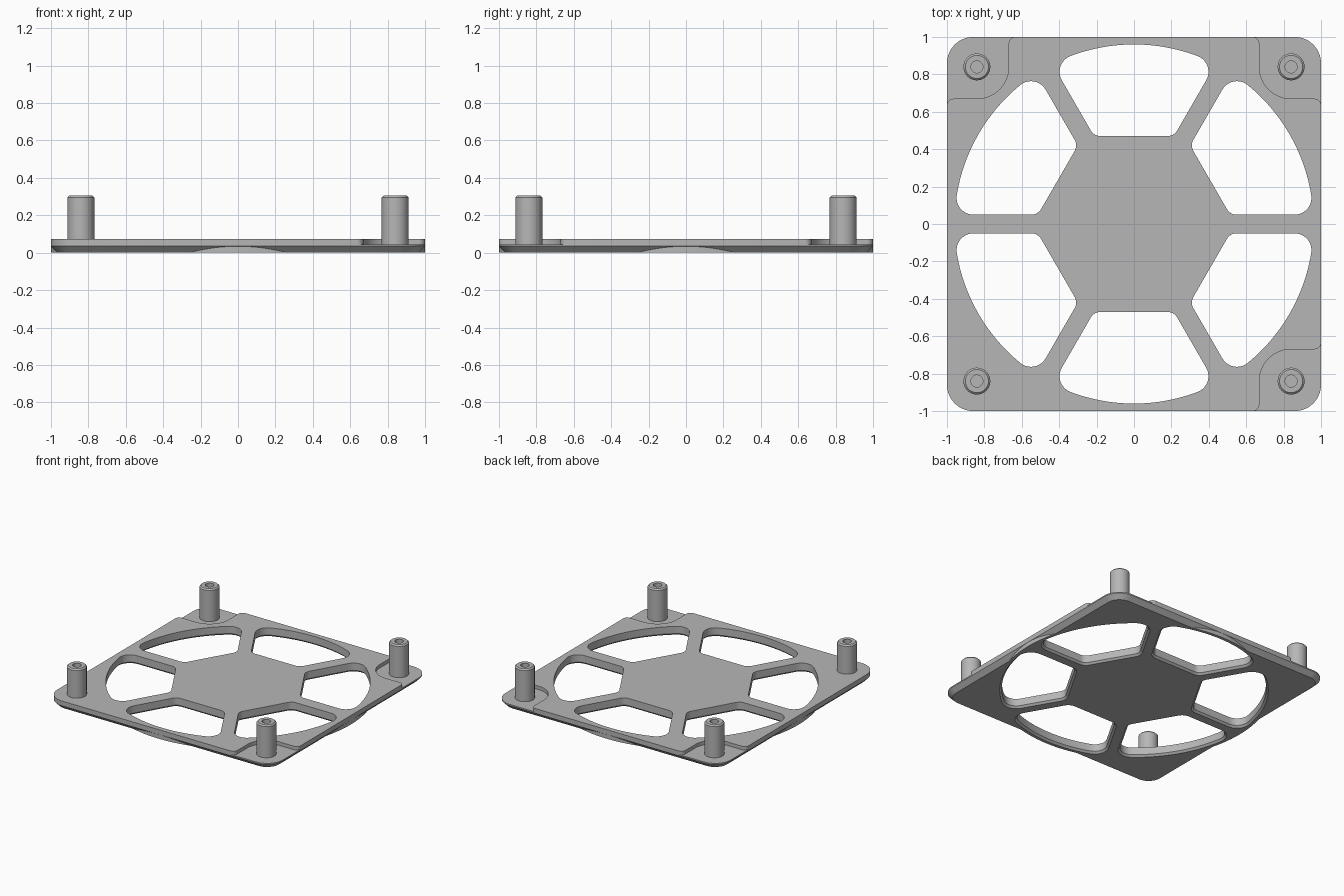
import bpy, bmesh
from math import sin, cos, radians, sqrt, atan2, degrees
from mathutils import Matrix

if "Cube" in bpy.data.objects:
    bpy.data.objects.remove(bpy.data.objects["Cube"], do_unlink=True)

TOP, CHAMFER, RECESS_Z, POST = 0.073, 0.035, 0.045, 0.84

grey = bpy.data.materials.new("plain grey")
colour = (0.47, 0.47, 0.47, 1)
grey.diffuse_color = colour
grey.use_nodes = True
grey.node_tree.nodes["Principled BSDF"].inputs["Base Color"].default_value = colour


def arc(cx, cy, r, start, end, steps=10):
    angles = [radians(start + (end - start) * i / steps) for i in range(steps + 1)]
    return [(cx + r * cos(a), cy + r * sin(a)) for a in angles]


def loft(name, rings, matrix=Matrix()):
    """Closed solid through matching outlines, each given as (points, z)."""
    bm = bmesh.new()
    loops = [[bm.verts.new((x, y, z)) for x, y in pts] for pts, z in rings]
    n = len(loops[0])
    for a, b in zip(loops, loops[1:]):
        for i in range(n):
            j = (i + 1) % n
            bm.faces.new((a[i], a[j], b[j], b[i]))
    bm.faces.new(loops[0][::-1])
    bm.faces.new(loops[-1])
    bm.transform(matrix)
    bmesh.ops.recalc_face_normals(bm, faces=bm.faces)
    mesh = bpy.data.meshes.new(name)
    bm.to_mesh(mesh)
    bm.free()
    mesh.materials.append(grey)
    obj = bpy.data.objects.new(name, mesh)
    bpy.context.collection.objects.link(obj)
    return obj


def select(obj):
    bpy.ops.object.select_all(action='DESELECT')
    obj.select_set(True)
    bpy.context.view_layer.objects.active = obj


def boolean(target, tool, operation):
    mod = target.modifiers.new(operation, 'BOOLEAN')
    mod.operation, mod.solver, mod.object = operation, 'EXACT', tool
    tool.hide_render = True
    select(target)
    bpy.ops.object.modifier_apply(modifier=mod.name)
    bpy.data.objects.remove(tool, do_unlink=True)


def rounded_square(half, r):
    c = half - r
    pts = []
    for k, (sx, sy) in enumerate([(1, 1), (-1, 1), (-1, -1), (1, -1)]):
        pts += arc(sx * c, sy * c, r, 90 * k, 90 * k + 90)
    return pts


def window(grow=0.0):
    """Outline of one opening between spokes, centred on +y."""
    spoke, flat, rim = 0.05 - grow, 0.47 - grow, 0.96 + grow
    ri, ro = 0.06 + grow, 0.09 + grow
    # Inner corner centre, then outer corner centre beside the spoke
    ix, iy = ((flat + ri) * 0.5 - spoke - ri) / cos(radians(30)), flat + ri
    along = sqrt((rim - ro) ** 2 - (spoke + ro) ** 2)
    c, s = cos(radians(60)), sin(radians(60))
    ox, oy = along * c - (spoke + ro) * s, along * s + (spoke + ro) * c
    tangent = degrees(atan2(oy, ox))
    right = arc(ix, iy, ri, -90, -30) + arc(ox, oy, ro, -30, tangent)
    left = [(-x, y) for x, y in reversed(right)]
    return right + arc(0, 0, rim, tangent, 180 - tangent, 24)[1:-1] + left


# Plate with chamfered underside, plus the round rim that fills the chamfer
plate = loft("grille_plate", [(rounded_square(1 - CHAMFER, 0.105), 0),
                              (rounded_square(1, 0.14), CHAMFER),
                              (rounded_square(1, 0.14), TOP)])
circle = arc(0, 0, 0.9995, 0, 360, 144)[:-1]
boolean(plate, loft("rim_disc", [(circle, 0), (circle, 0.042)]), 'UNION')

# Six openings, eased along the lower edge
ease = 0.015
for k in range(6):
    cutter = loft("window_cutter", [(window(ease * 2), -ease), (window(), ease), (window(), 0.2)],
                  Matrix.Rotation(radians(60 * k), 4, 'Z'))
    boolean(plate, cutter, 'DIFFERENCE')

# Lowered pads in three corners
pad = ([(1.1, 1.1), (0.635, 1.1)] + arc(0.635, 0.965, 0.035, 90, 0, 6)
       + arc(POST, POST, 0.17, 180, 270, 16)
       + arc(0.965, 0.635, 0.035, 90, 0, 6) + [(1.1, 0.635)])
for sx, sy in [(1, 1), (-1, 1), (1, -1)]:
    cutter = loft("pad_cutter", [(pad, RECESS_Z), (pad, 0.2)],
                  Matrix.Diagonal((sx, sy, 1, 1)))
    boolean(plate, cutter, 'DIFFERENCE')

# Hollow posts with a bevelled top edge
profile = [(0.072, 0.04), (0.072, 0.295), (0.062, 0.305), (0.032, 0.305), (0.032, 0.08)]
rings = [(arc(0, 0, r, 0, 360, 40)[:-1], z) for r, z in profile]
parts = [plate]
for side, sx in (("left", 1), ("right", -1)):
    for end, sy in (("front", -1), ("back", 1)):
        parts.append(loft(f"{end}_{side}_post", rings,
                          Matrix.Translation((sx * POST, sy * POST, 0))))

for part in parts:
    select(part)
    bpy.ops.object.shade_smooth_by_angle(angle=radians(25))
